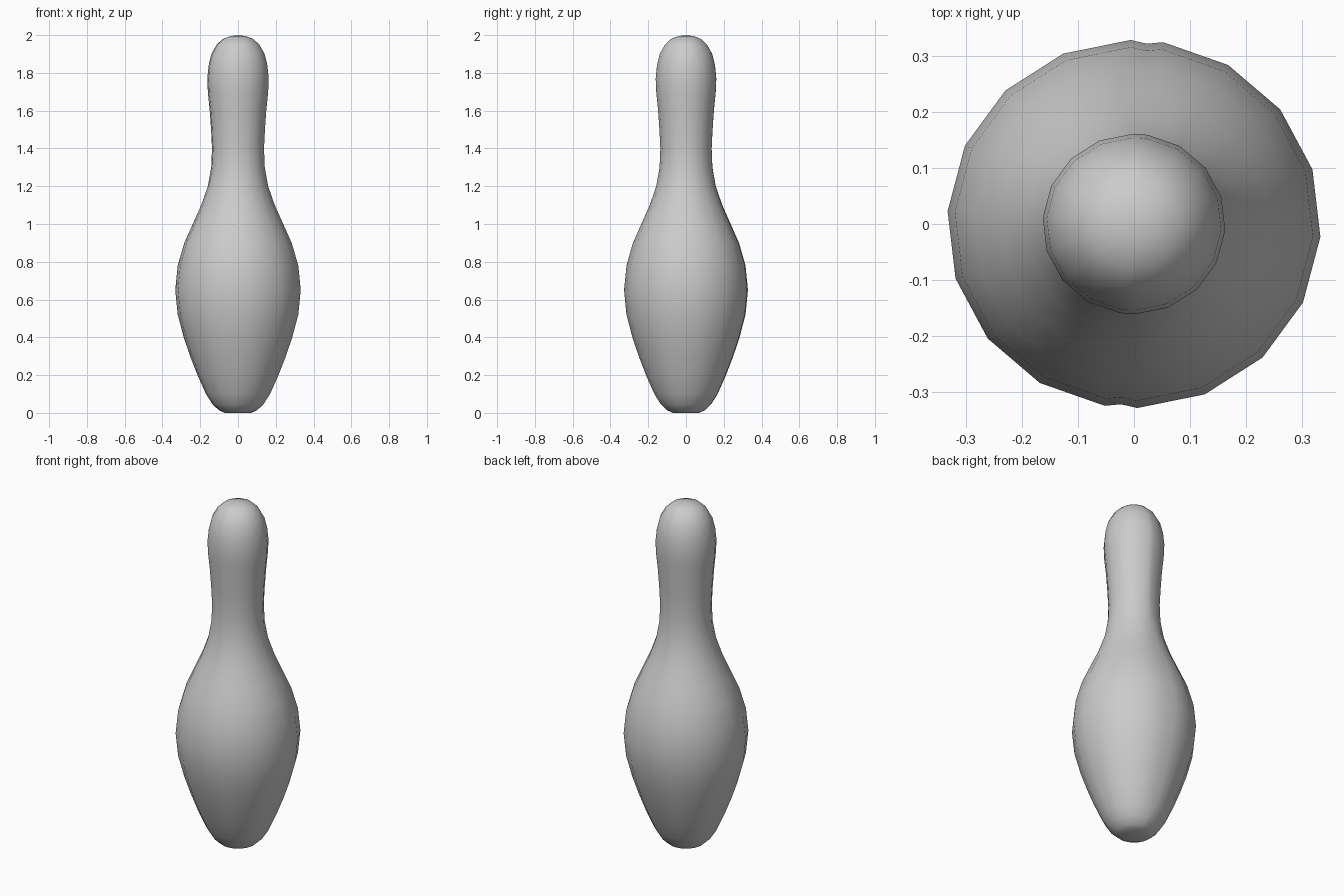
import bpy
import bmesh
from math import radians, sin, cos

cube = bpy.data.objects.get("Cube")
if cube:
    bpy.data.objects.remove(cube, do_unlink=True)

# Outline of the pin as (height, radius)
PROFILE = [(0.0, 0.07), (0.013, 0.10), (0.045, 0.135), (0.10, 0.17), (0.2, 0.215),
           (0.3, 0.254), (0.4, 0.288), (0.52, 0.32), (0.65, 0.333), (0.78, 0.32),
           (0.9, 0.285), (1.0, 0.24), (1.1, 0.195), (1.2, 0.16), (1.3, 0.142),
           (1.4, 0.138), (1.5, 0.143), (1.6, 0.15), (1.7, 0.16), (1.77, 0.163),
           (1.84, 0.156), (1.9, 0.141), (1.95, 0.113), (1.98, 0.08), (1.995, 0.04)]

# Two eight-sided halves, each ended by a shallow seam line
SIDES = 8
angles = []
for start in (-89, 91):
    angles += [(radians(start + 170 * i / SIDES), False) for i in range(SIDES + 1)]
    angles.append((radians(start + 175), True))


def add_ring(bm, z, r):
    dent = 0.982 if 0.08 < z < 1.25 else 1.0
    ring = []
    for a, seam in angles:
        s = r * (dent if seam else 1.0)
        ring.append(bm.verts.new((s * cos(a), 0.985 * s * sin(a), z)))
    return ring


# Pin body
bm = bmesh.new()
rings = [add_ring(bm, z, r) for z, r in PROFILE]
count = len(angles)
for low, high in zip(rings, rings[1:]):
    for i in range(count):
        j = (i + 1) % count
        bm.faces.new((low[i], low[j], high[j], high[i]))

# Closed base and rounded crown
for ring, z in ((rings[0], 0.0), (rings[-1], 2.0)):
    tip = bm.verts.new((0, 0, z))
    for i in range(count):
        bm.faces.new((ring[i], ring[(i + 1) % count], tip))
bmesh.ops.recalc_face_normals(bm, faces=bm.faces)
for face in bm.faces:
    face.smooth = True

mesh = bpy.data.meshes.new("pin_body")
bm.to_mesh(mesh)
bm.free()
pin = bpy.data.objects.new("pin_body", mesh)
bpy.context.collection.objects.link(pin)

# Plain grey surface
grey = bpy.data.materials.new("light_grey")
grey.use_nodes = True
color = (0.6, 0.6, 0.6, 1)
grey.diffuse_color = color
grey.node_tree.nodes["Principled BSDF"].inputs["Base Color"].default_value = color
mesh.materials.append(grey)
